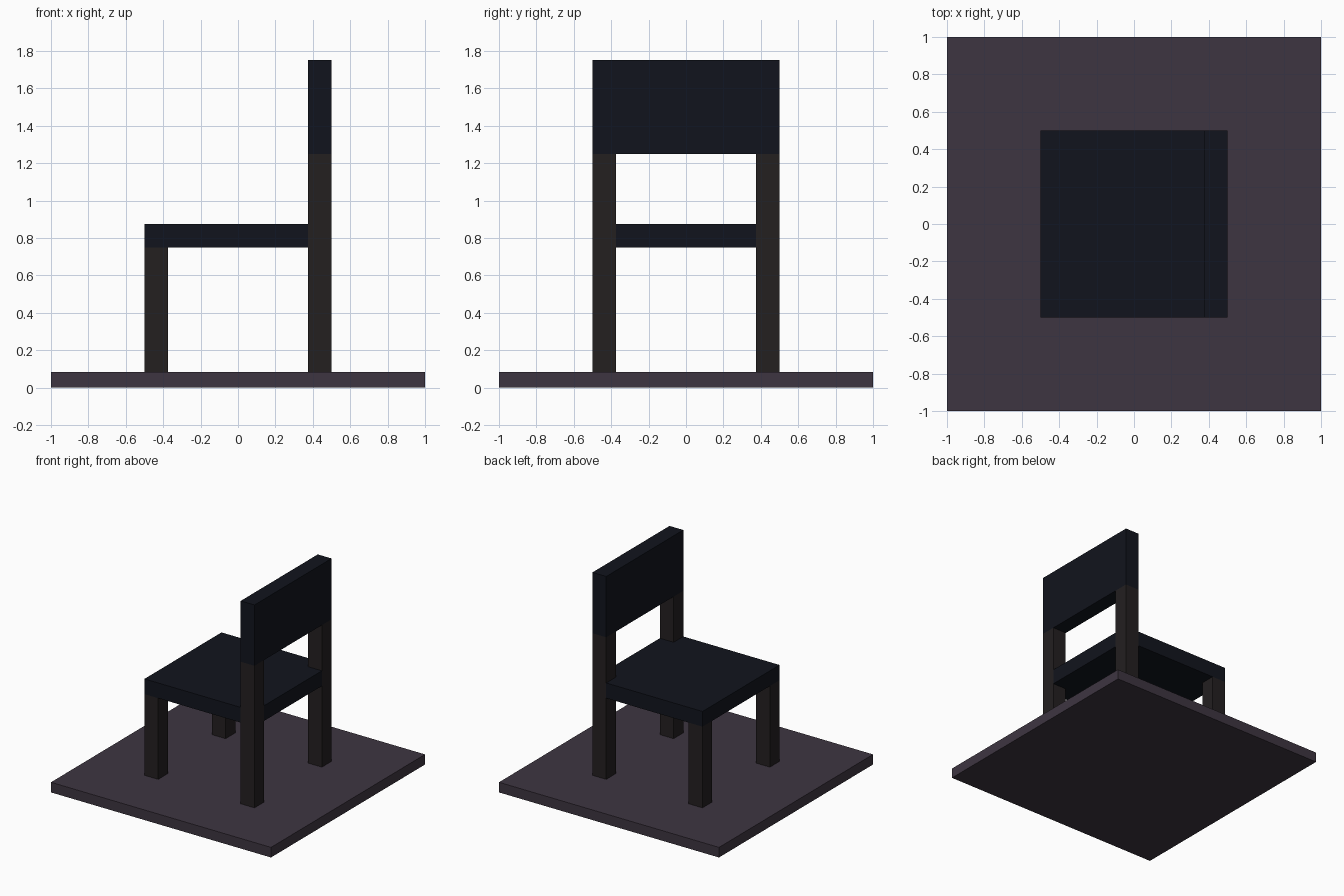
import bpy, bmesh

if "Cube" in bpy.data.objects:
    bpy.data.objects.remove(bpy.data.objects["Cube"])

def material(name, rgb):
    m = bpy.data.materials.new(name)
    m.diffuse_color = (*rgb, 1)
    m.use_nodes = True
    m.node_tree.nodes["Principled BSDF"].inputs["Base Color"].default_value = m.diffuse_color
    return m

BASE = material("base_plum", (0.048, 0.036, 0.053))
WOOD = material("leg_charcoal", (0.017, 0.014, 0.0145))
PAD = material("panel_navy", (0.0056, 0.007, 0.0123))

def prism(name, outline, z0, z1, mat):
    """Extrude an xy outline from z0 up to z1."""
    bm = bmesh.new()
    face = bm.faces.new([bm.verts.new((x, y, z0)) for x, y in outline])
    ext = bmesh.ops.extrude_face_region(bm, geom=[face])
    bmesh.ops.translate(bm, vec=(0, 0, z1 - z0),
                        verts=[v for v in ext["geom"] if isinstance(v, bmesh.types.BMVert)])
    bmesh.ops.recalc_face_normals(bm, faces=bm.faces)
    mesh = bpy.data.meshes.new(name)
    bm.to_mesh(mesh)
    bm.free()
    mesh.materials.append(mat)
    obj = bpy.data.objects.new(name, mesh)
    bpy.context.collection.objects.link(obj)
    return obj

def box(name, x0, x1, y0, y1, z0, z1, mat):
    return prism(name, [(x0, y0), (x1, y0), (x1, y1), (x0, y1)], z0, z1, mat)

H, T = 0.5, 0.125      # half width of the chair, board thickness
I = H - T              # inner side of the legs
FLOOR = 0.083

# Square base plate
box("base_plate", -1, 1, -1, 1, 0, FLOOR, BASE)

# Legs: short pair under the seat, tall pair carrying the backrest
for side, y in (("near", -H), ("far", I)):
    box(f"short_leg_{side}", -H, -I, y, y + T, FLOOR, 0.75, WOOD)
    box(f"tall_leg_{side}", I, H, y, y + T, FLOOR, 1.25, WOOD)

# Seat, notched around the tall legs
prism("seat", [(-H, -H), (I, -H), (I, -I), (H, -I),
               (H, I), (I, I), (I, H), (-H, H)], 0.75, 0.875, PAD)

# Backrest panel
box("backrest", I, H, -H, H, 1.25, 1.75, PAD)
